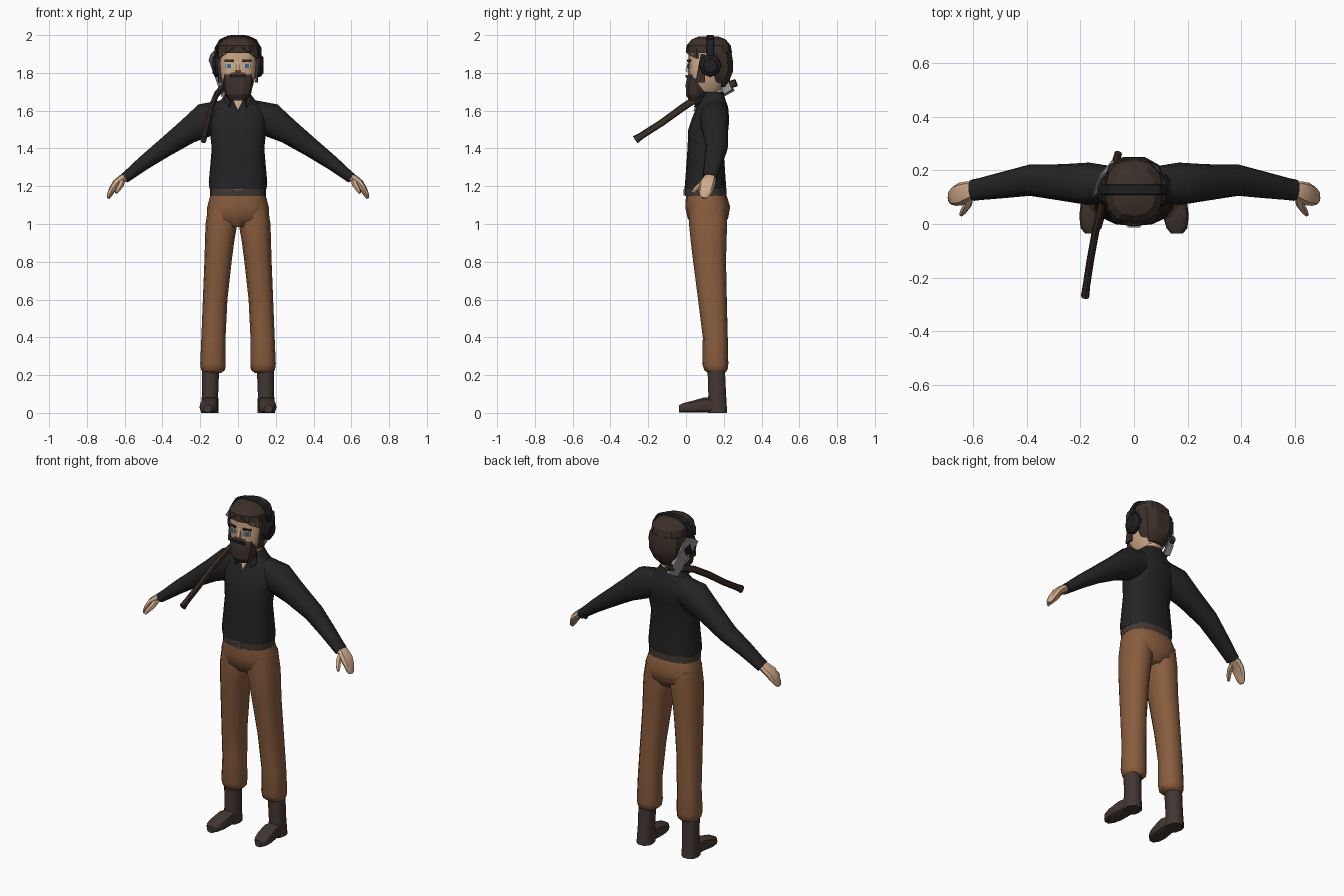
import bpy, bmesh, math
from mathutils import Vector, Matrix

def colour(name, r, g, b):
    m = bpy.data.materials.new(name)
    m.diffuse_color = (r, g, b, 1)
    return m

SKIN = colour("skin", .62, .40, .25)
HAIR = colour("dark_brown", .046, .030, .023)
SHIRT = colour("charcoal_cloth", .017, .017, .018)
TROUSERS = colour("rust_cloth", .25, .110, .048)
LEATHER = colour("leather", .055, .038, .031)
BLACK = colour("black_plastic", .014, .014, .016)
STEEL = colour("steel", .30, .30, .32)
WHITE = colour("eye_white", .55, .55, .55)
BLUE = colour("eye_blue", .04, .16, .26)

X, Y, Z = Vector((1, 0, 0)), Vector((0, 1, 0)), Vector((0, 0, 1))

def finish(name, bm, mat, mirror=False, angle=45):
    bmesh.ops.recalc_face_normals(bm, faces=bm.faces)
    me = bpy.data.meshes.new(name)
    bm.to_mesh(me)
    bm.free()
    me.materials.append(mat)
    ob = bpy.data.objects.new(name, me)
    bpy.context.collection.objects.link(ob)
    if mirror:
        ob.modifiers.new("mirror", 'MIRROR').use_mirror_merge = False
    bpy.ops.object.select_all(action='DESELECT')
    ob.select_set(True)
    bpy.context.view_layer.objects.active = ob
    bpy.ops.object.shade_smooth_by_angle(angle=math.radians(angle))
    return ob

def loft(name, stations, side, mat, n=12, sq=2.4, axis=None, mirror=False, angle=45):
    """Skin rounded rings (x, y, z, half side, half depth) along a path."""
    bm = bmesh.new()
    pts = [Vector(s[:3]) for s in stations]
    rings = []
    for i, s in enumerate(stations):
        t = axis or (pts[min(i + 1, len(pts) - 1)] - pts[max(i - 1, 0)]).normalized()
        a = (side - t * side.dot(t)).normalized()
        b = t.cross(a)
        ring = []
        for k in range(n):
            th = 2 * math.pi * k / n
            c, d = math.cos(th), math.sin(th)
            c = math.copysign(abs(c) ** (2 / sq), c)
            d = math.copysign(abs(d) ** (2 / sq), d)
            ring.append(bm.verts.new(pts[i] + a * s[3] * c + b * s[4] * d))
        rings.append(ring)
    for r, q in zip(rings, rings[1:]):
        for k in range(n):
            bm.faces.new((r[k], r[(k + 1) % n], q[(k + 1) % n], q[k]))
    bm.faces.new(rings[0])
    bm.faces.new(rings[-1])
    return finish(name, bm, mat, mirror, angle)

def slab(name, pts, normal, thick, mat, mirror=False):
    """Plate from an outline; thick is one value or one per point."""
    th = thick if isinstance(thick, list) else [thick] * len(pts)
    bm = bmesh.new()
    f = [bm.verts.new(Vector(p) + normal * t / 2) for p, t in zip(pts, th)]
    b = [bm.verts.new(Vector(p) - normal * t / 2) for p, t in zip(pts, th)]
    bm.faces.new(f)
    bm.faces.new(b)
    for k in range(len(f)):
        j = (k + 1) % len(f)
        bm.faces.new((f[k], f[j], b[j], b[k]))
    return finish(name, bm, mat, mirror, 20)

def plate(name, c, w, h, d, mat, turn=0, mirror=False):
    """Upright rectangle facing the front, turned about z."""
    u = Matrix.Rotation(math.radians(turn), 3, 'Z') @ X
    c = Vector(c)
    pts = [c + u * w / 2 * i + Z * h / 2 * j for i, j in ((-1, -1), (1, -1), (1, 1), (-1, 1))]
    return slab(name, pts, u.cross(Z), d, mat, mirror)

# Shirt body, sleeves and collar
loft("shirt_body", [(0, .102, 1.186, .151, .110), (0, .103, 1.22, .155, .108),
     (0, .103, 1.40, .139, .095), (0, .115, 1.50, .150, .103), (0, .130, 1.56, .155, .098),
     (0, .140, 1.62, .135, .083), (0, .142, 1.66, .088, .066), (0, .147, 1.70, .058, .052)],
     X, SHIRT, n=16, axis=Z)
loft("sleeve", [(.05, .148, 1.592, .062, .070), (.17, .150, 1.552, .079, .090),
     (.27, .155, 1.487, .068, .066), (.39, .163, 1.402, .058, .050),
     (.50, .143, 1.322, .048, .038), (.575, .130, 1.262, .041, .030),
     (.60, .126, 1.243, .040, .028)], Y, SHIRT, mirror=True)
slab("neck_opening", [(-.036, .072, 1.675), (.036, .072, 1.675), (0, .044, 1.598)],
     Vector((0, -.92, .39)), .009, SKIN)
slab("collar_flap", [(.028, .066, 1.69), (.062, .09, 1.70), (.072, .07, 1.645), (.046, .048, 1.618)],
     Vector((.3, -.85, .4)).normalized(), .012, SHIRT, True)

# Hands
loft("hand", [(.585, .126, 1.254, .030, .020), (.615, .124, 1.238, .036, .023),
     (.645, .112, 1.214, .043, .022), (.667, .105, 1.180, .038, .018),
     (.682, .098, 1.150, .027, .013), (.687, .096, 1.137, .014, .008)], Y, SKIN, n=8, mirror=True)
loft("thumb", [(.615, .105, 1.230, .018, .018), (.620, .072, 1.205, .016, .014),
     (.635, .048, 1.182, .013, .012), (.645, .034, 1.165, .007, .007)], X, SKIN, n=6, mirror=True)

# Belt and buckle
loft("belt", [(0, .105, 1.148, .149, .110), (0, .104, 1.192, .149, .109)], X, LEATHER, n=16, axis=Z)
for s in (-1, 1):
    plate("buckle_side", (.021 * s, -.009, 1.168), .006, .036, .009, STEEL)
    plate("buckle_bar", (0, -.009, 1.168 + .015 * s), .046, .006, .009, STEEL)
plate("buckle_pin", (.008, -.009, 1.168), .022, .005, .009, STEEL)

# Trousers
loft("trouser_seat", [(0, .107, 1.155, .146, .107), (0, .115, 1.09, .163, .119),
     (0, .116, 1.03, .166, .107), (0, .117, .985, .075, .075)], X, TROUSERS, n=16, axis=Z)
loft("trouser_leg", [(.082, .115, 1.10, .074, .100), (.088, .117, 1.00, .084, .101),
     (.098, .120, .90, .077, .094), (.106, .125, .80, .072, .087), (.121, .140, .60, .065, .076),
     (.130, .155, .40, .064, .066), (.133, .155, .26, .067, .069), (.132, .158, .228, .064, .062),
     (.134, .160, .212, .046, .046)], X, TROUSERS, axis=Z, mirror=True)

# Boots
loft("boot_shaft", [(.150, .167, 0, .047, .053), (.148, .165, .10, .043, .049),
     (.145, .160, .23, .045, .048)], X, LEATHER, n=10, axis=Z, mirror=True)
loft("boot_foot", [(.150, .20, .035, .036, .035), (.150, .10, .042, .046, .042),
     (.156, .03, .032, .048, .032), (.160, -.015, .027, .039, .026),
     (.160, -.036, .022, .022, .020)], X, LEATHER, n=10, sq=3, axis=Y, mirror=True)

# Neck and face
loft("neck", [(0, .145, 1.64, .052, .048), (0, .148, 1.78, .052, .048)], X, SKIN, n=10, axis=Z)
loft("face", [(0, .105, 1.70, .060, .070), (0, .112, 1.74, .082, .092),
     (0, .117, 1.79, .095, .103), (0, .120, 1.85, .099, .107), (0, .120, 1.94, .094, .104)],
     X, SKIN, n=16, sq=3, axis=Z)
slab("nose", [(0, .012, 1.86), (0, -.004, 1.812), (0, .014, 1.80)], X, [.016, .024, .026], SKIN)
plate("eye", (.047, .0185, 1.836), .038, .022, .009, WHITE, 15, True)
plate("iris", (.047, .0150, 1.836), .021, .021, .007, BLUE, 15, True)
plate("eyebrow", (.048, .0160, 1.864), .048, .012, .009, HAIR, 15, True)

# Beard with moustache
loft("beard", [(0, .056, 1.655, .045, .042), (0, .055, 1.685, .068, .058),
     (0, .060, 1.74, .080, .064), (0, .066, 1.785, .083, .060), (0, .072, 1.802, .075, .058)],
     X, HAIR, n=10, sq=2.6, axis=Z, angle=25)
plate("mouth", (0, .003, 1.782), .085, .014, .009, BLACK)
slab("sideburn", [(.097, .05, 1.75), (.100, .10, 1.75), (.102, .10, 1.90), (.102, .078, 1.90)],
     X, .012, HAIR, True)

# Hair: parted top and rounded back
loft("hair_top", [(0, .122, 1.905, .110, .122), (0, .120, 1.945, .108, .117),
     (0, .120, 1.977, .082, .090), (0, .120, 1.993, .042, .052)], X, HAIR, n=12, axis=Z, angle=25)
loft("hair_back", [(0, .165, 1.725, .055, .042), (0, .165, 1.755, .085, .066),
     (0, .167, 1.81, .107, .086), (0, .165, 1.87, .111, .086), (0, .160, 1.91, .110, .084)],
     X, HAIR, n=10, axis=Z, angle=25)
slab("fringe", [(.015, .004, 1.935), (.10, .060, 1.93), (.102, .060, 1.875), (.072, .014, 1.898)],
     Vector((.4, -.9, 0)), .012, HAIR, True)

# Ear defenders
loft("ear_cup", [(.092, .128, 1.84, .048, .048), (.100, .128, 1.84, .060, .062),
     (.120, .128, 1.84, .058, .060), (.136, .128, 1.84, .036, .040)],
     Y, BLACK, n=8, sq=2, axis=X, mirror=True, angle=25)
loft("headband", [(.117, .128, 1.86, .020, .008), (.117, .128, 1.93, .020, .008),
     (.092, .128, 1.972, .020, .008), (.048, .128, 1.991, .020, .008), (0, .128, 1.993, .020, .008)],
     Y, BLACK, n=8, sq=4, mirror=True, angle=30)

# Axe resting on the shoulder
loft("axe_handle", [(-.182, -.268, 1.446, .016, .022), (-.178, -.235, 1.468, .014, .018),
     (-.162, -.13, 1.535, .014, .018), (-.140, -.01, 1.622, .014, .019),
     (-.115, .09, 1.685, .014, .019), (-.078, .20, 1.725, .014, .020),
     (-.058, .265, 1.748, .014, .020)], X, HAIR, n=8)
L = Vector((-.35, -.36, .865)).normalized()
W = Vector((.30, .85, .45))
W = (W - L * W.dot(L)).normalized()
N = L.cross(W)
C = Vector((-.102, .18, 1.792))
outline = [(-.115, -.034), (-.115, .034), (-.02, .034), (.115, .050), (.122, 0), (.112, -.044), (-.02, -.032)]
slab("axe_head", [C + L * l + W * w for l, w in outline], N,
     [.034, .034, .024, .004, .004, .004, .024], STEEL)
for s in (-1, 1):
    slab("axe_head_mark", [C + N * .008 * s + L * (.055 + .018 * i) + W * .013 * j
         for i, j in ((-1, 0), (0, 1), (1, 0), (0, -1))], N, .009, BLACK)
